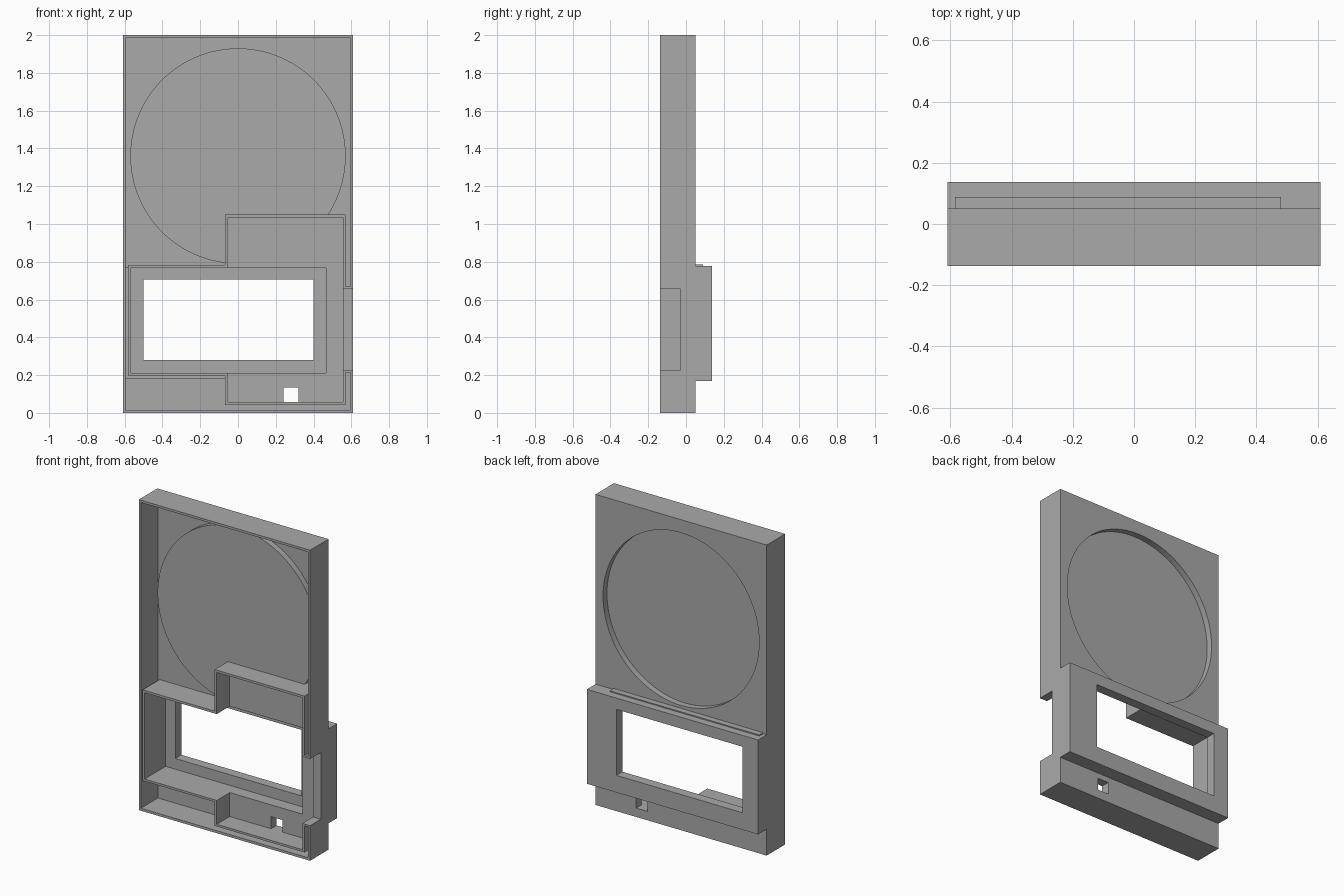
import bpy
import math

old = bpy.data.objects.get("Cube")
if old:
    bpy.data.objects.remove(old, do_unlink=True)

grey = bpy.data.materials.new("plain grey")
grey.use_nodes = True
grey.diffuse_color = (0.4, 0.4, 0.4, 1)
grey.node_tree.nodes["Principled BSDF"].inputs["Base Color"].default_value = (0.4, 0.4, 0.4, 1)

FRONT, BACK = -0.138, 0.05      # main case depth
REAR = 0.138                    # rear of the screen housing
OPEN = -0.3                     # cutters start ahead of the open front


def prism(name, points, y0, y1):
    """Extrude an x-z outline from y0 to y1."""
    n = len(points)
    verts = [(x, y, z) for y in (y0, y1) for x, z in points]
    faces = [tuple(range(n)), tuple(reversed(range(n, 2 * n)))]
    faces += [(i, i + n, (i + 1) % n + n, (i + 1) % n) for i in range(n)]
    mesh = bpy.data.meshes.new(name)
    mesh.from_pydata(verts, [], faces)
    # consistent outward normals
    import bmesh
    bm = bmesh.new()
    bm.from_mesh(mesh)
    bmesh.ops.recalc_face_normals(bm, faces=bm.faces)
    bm.to_mesh(mesh)
    bm.free()
    mesh.materials.append(grey)
    obj = bpy.data.objects.new(name, mesh)
    bpy.context.collection.objects.link(obj)
    return obj


def block(name, x0, x1, z0, z1, y0, y1):
    return prism(name, [(x0, z0), (x1, z0), (x1, z1), (x0, z1)], y0, y1)


def disc(name, radius, y0, y1, sides=96):
    angles = [2 * math.pi * i / sides for i in range(sides)]
    return prism(name, [(radius * math.cos(a), 1.36 + radius * math.sin(a)) for a in angles], y0, y1)


def combine(target, tool, operation):
    """Apply one boolean and drop the tool."""
    mod = target.modifiers.new(tool.name, "BOOLEAN")
    mod.operation = operation
    mod.solver = "EXACT"
    mod.object = tool
    bpy.context.view_layer.objects.active = target
    bpy.ops.object.modifier_apply(modifier=mod.name)
    bpy.data.objects.remove(tool, do_unlink=True)


# Solid case with the screen housing and the pocket's raised strip
case = block("instrument_case", -0.61, 0.61, 0, 2, FRONT, BACK)
combine(case, block("screen_housing", -0.61, 0.61, 0.17, 0.778, 0.02, REAR), "UNION")
combine(case, block("pocket_strip", -0.585, 0.48, 0.5, 0.785, 0.01, 0.089), "UNION")

# Open front around the stepped inner compartment
cavity = [(0.595, 1.985), (-0.595, 1.985), (-0.595, 0.016), (0.595, 0.016),
          (0.595, 0.215), (0.57, 0.215), (0.57, 0.043), (-0.07, 0.043),
          (-0.07, 0.197), (-0.583, 0.197), (-0.583, 0.782), (-0.07, 0.782),
          (-0.07, 1.05), (0.57, 1.05), (0.57, 0.668), (0.595, 0.668)]
combine(case, prism("case_cavity", cavity, OPEN, 0.035), "DIFFERENCE")

# Narrow gaps that run on into the housing
gap = [(-0.595, 0.768), (-0.595, 0.185), (-0.07, 0.185), (-0.07, 0.197),
       (-0.583, 0.197), (-0.583, 0.768)]
combine(case, prism("housing_gap", gap, 0.0, 0.12), "DIFFERENCE")

# Round dish: raised inside, sunk into the back
combine(case, disc("dish_boss", 0.57, -0.004, 0.042), "UNION")
combine(case, disc("dish_recess", 0.556, 0.01, 0.053), "DIFFERENCE")

# Compartment interior
compartment = [(-0.569, 0.767), (-0.055, 0.767), (-0.055, 1.035), (0.555, 1.035),
               (0.555, 0.057), (-0.055, 0.057), (-0.055, 0.211), (-0.569, 0.211)]
combine(case, prism("compartment", compartment, OPEN, -0.006), "DIFFERENCE")

# Screen pocket, window, cable port and side notch
combine(case, block("screen_pocket", -0.569, 0.465, 0.211, 0.767, -0.05, 0.076), "DIFFERENCE")
combine(case, block("screen_window", -0.5, 0.4, 0.28, 0.705, 0.03, 0.3), "DIFFERENCE")
combine(case, block("cable_port", 0.24, 0.32, 0.057, 0.135, -0.06, 0.2), "DIFFERENCE")
combine(case, block("side_notch", 0.54, 0.7, 0.226, 0.656, OPEN, -0.028), "DIFFERENCE")

# Single flat material
for poly in case.data.polygons:
    poly.material_index = 0
    poly.use_smooth = False
